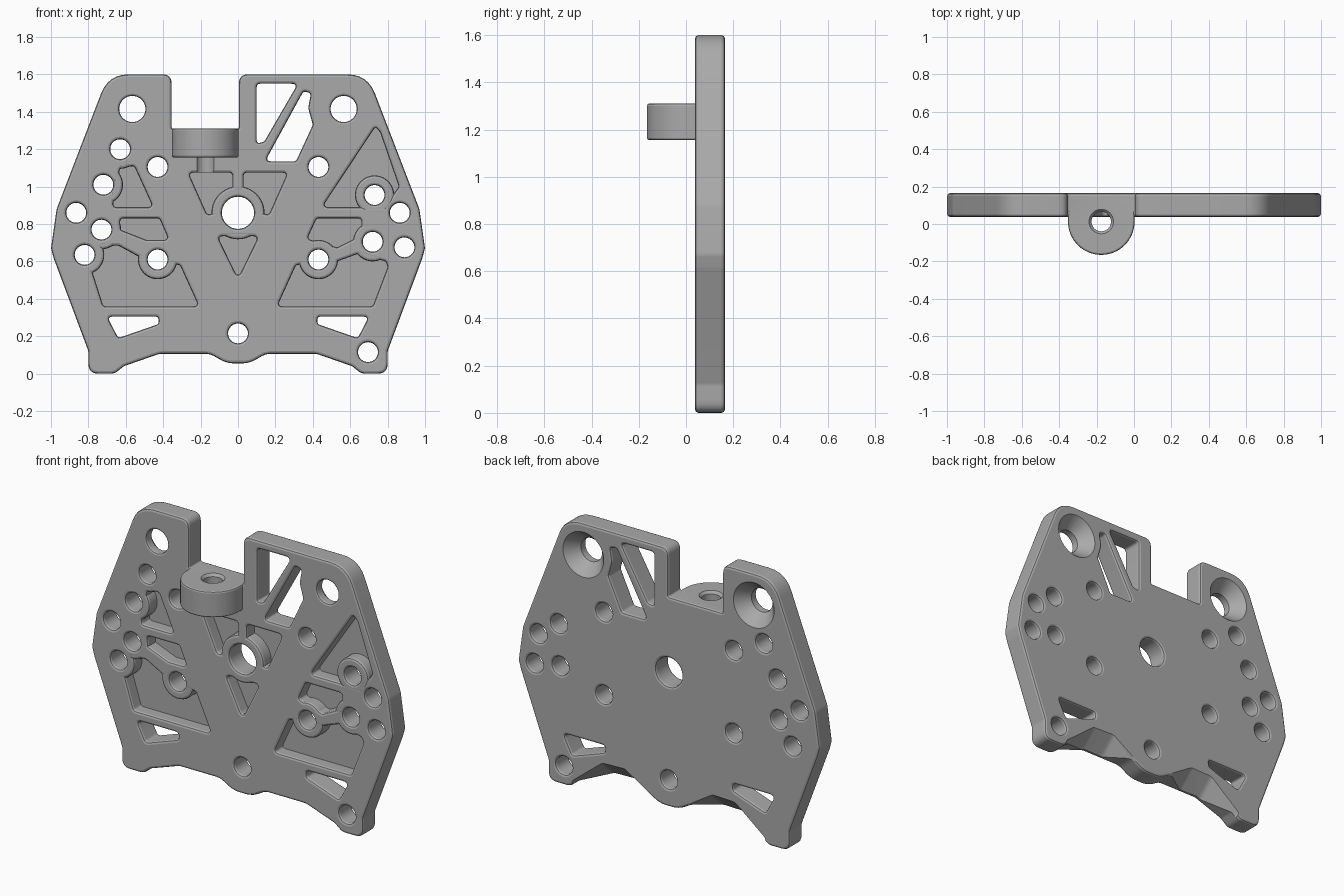
import bpy, bmesh, math
from mathutils import Vector

if "Cube" in bpy.data.objects:
    bpy.data.objects.remove(bpy.data.objects["Cube"], do_unlink=True)

FRONT, BACK = 0.038, 0.165
FILLET = 0.014
FLOOR = FRONT + 0.075

grey = bpy.data.materials.new("plain grey")
grey.use_nodes = True
colour = (0.4, 0.4, 0.4, 1)
grey.diffuse_color = colour
grey.node_tree.nodes["Principled BSDF"].inputs["Base Color"].default_value = colour


def rounded(points, radius=0.02, steps=6):
    """Outline with rounded corners; a third value overrides the radius."""
    out, n = [], len(points)
    for i, item in enumerate(points):
        p = Vector(item[:2])
        r = item[2] if len(item) > 2 else radius
        a = Vector(points[i - 1][:2]) - p
        b = Vector(points[(i + 1) % n][:2]) - p
        turn = math.pi - a.angle(b)
        t = min(r * math.tan(turn / 2), 0.45 * a.length, 0.45 * b.length)
        start, end = p + a.normalized() * t, p + b.normalized() * t
        for k in range(steps + 1):
            f = k / steps
            out.append(start.lerp(p, f).lerp(p.lerp(end, f), f))
    return out


def circle(x, z, r, steps=40):
    turns = [2 * math.pi * k / steps for k in range(steps)]
    return [Vector((x + r * math.cos(a), z + r * math.sin(a))) for a in turns]


def grow(outline, d):
    n = len(outline)
    area = sum(outline[i - 1].cross(outline[i]) for i in range(n))
    side = 1 if area > 0 else -1
    out = []
    for i, p in enumerate(outline):
        t = (outline[(i + 1) % n] - outline[i - 1]).normalized()
        out.append(p + Vector((t.y, -t.x)) * side * d)
    return out


def solid(name, outline, layers, axis="Y"):
    """Stack of outlines; each layer is (depth, growth, rise)."""
    bm = bmesh.new()
    rings = []
    for depth, growth, *rise in layers:
        lift = rise[0] if rise else 0
        ring = []
        for u, v in grow(outline, growth):
            co = (u, depth, v + lift) if axis == "Y" else (u, v, depth)
            ring.append(bm.verts.new(co))
        rings.append(ring)
    n = len(outline)
    for low, high in zip(rings, rings[1:]):
        for i in range(n):
            bm.faces.new((low[i - 1], low[i], high[i], high[i - 1]))
    bm.faces.new(rings[0])
    bm.faces.new(rings[-1])
    bmesh.ops.recalc_face_normals(bm, faces=bm.faces)
    mesh = bpy.data.meshes.new(name)
    bm.to_mesh(mesh)
    bm.free()
    mesh.materials.append(grey)
    ob = bpy.data.objects.new(name, mesh)
    bpy.context.collection.objects.link(ob)
    return ob


def edge(surface, inward, size=FILLET, sign=-1):
    """Layers of a small fillet starting at a surface."""
    return [(surface, sign * size),
            (surface + inward * size * 0.3, sign * size * 0.3),
            (surface + inward * size, 0)]


def combine(tool, operation):
    mod = plate.modifiers.new("join", "BOOLEAN")
    mod.operation, mod.solver, mod.object = operation, "EXACT", tool
    bpy.context.view_layer.objects.active = plate
    bpy.ops.object.modifier_apply(modifier=mod.name)
    bpy.data.objects.remove(tool, do_unlink=True)


def cut_through(outline):
    layers = [(FRONT - 0.05, FILLET)] + edge(FRONT, 1, sign=1)
    layers += edge(BACK, -1, sign=1)[::-1] + [(BACK + 0.05, FILLET)]
    combine(solid("through_cutter", outline, layers), "DIFFERENCE")


def cut_pocket(points):
    layers = [(FRONT - 0.05, FILLET)] + edge(FRONT, 1, sign=1) + [(FLOOR, 0)]
    combine(solid("pocket_cutter", rounded(points), layers), "DIFFERENCE")


def mirrored(points):
    return [(-p[0], *p[1:]) for p in points]


# Plate outline with the slot in its top edge
side = [(-0.06, 0.055, 0.15), (-0.15, 0.106, 0.1), (-0.42, 0.106, 0.1),
        (-0.61, 0.04, 0.05), (-0.66, 0, 0.06), (-0.8, 0, 0.09),
        (-0.8, 0.12, 0.05), (-0.985, 0.615, 0.05), (-1, 0.67, 0.05),
        (-0.97, 0.88, 0.1), (-0.693, 1.6, 0.16)]
slot = [(-0.355, 1.6, 0.05), (-0.355, 1.31, 0.01),
        (0.005, 1.31, 0.01), (0.005, 1.6, 0.05)]
plate = solid("mounting_plate", rounded(side + slot + mirrored(side)[::-1]),
              edge(FRONT, 1) + edge(BACK, -1)[::-1])

# Sloped relief under the back, either side of the middle lobe
relief = [(-0.1, -0.2), (-0.1, 0.085), (-0.29, 0.205, 0.05),
          (-0.44, 0.2, 0.05), (-0.64, 0.04), (-0.64, -0.2)]
for shape in (relief, mirrored(relief)):
    combine(solid("relief_cutter", rounded(shape),
                  [(FRONT + 0.02, 0, -0.1), (BACK, 0, 0), (BACK + 0.05, 0, 0.04)]),
            "DIFFERENCE")

# Recessed pockets in the front
centre_pocket = [(-0.265, 1.075), (-0.03, 1.075), (-0.03, 0.88), (-0.165, 0.85)]
cut_pocket(centre_pocket)
cut_pocket(mirrored(centre_pocket))
cut_pocket([(-0.11, 0.735), (0.11, 0.735), (0, 0.51)])
cut_pocket([(0.735, 1.32), (0.76, 1.29), (0.86, 1), (0.78, 0.89), (0.45, 0.89)])
cut_pocket([(0.42, 0.83), (0.66, 0.83), (0.66, 0.74), (0.53, 0.675), (0.37, 0.72)])
cut_pocket([(-0.63, 1.1), (-0.555, 1.11), (-0.455, 0.89), (-0.67, 0.89)])
cut_pocket([(-0.63, 0.83), (-0.42, 0.83), (-0.37, 0.715), (-0.49, 0.715), (-0.63, 0.77)])
cut_pocket([(-0.78, 0.55), (-0.74, 0.68), (-0.64, 0.685), (-0.53, 0.625),
            (-0.43, 0.6), (-0.31, 0.58), (-0.21, 0.36), (-0.72, 0.36)])
cut_pocket([(0.21, 0.36), (0.31, 0.58), (0.43, 0.6), (0.53, 0.6),
            (0.64, 0.64), (0.79, 0.6), (0.8, 0.57), (0.72, 0.36)])

# Raised bosses standing in the pockets
bosses = [(-0.63, 1.2), (-0.72, 1.01), (-0.73, 0.77), (-0.82, 0.635),
          (-0.43, 0.61), (0.43, 0.61), (0.73, 0.955), (0.72, 0.705)]
for x, z, r in [(x, z, 0.105) for x, z in bosses] + [(0, 0.86, 0.142)]:
    combine(solid("boss", circle(x, z, r),
                  edge(FRONT + 0.0005, 1) + [(FLOOR + 0.02, 0)]), "UNION")

# Tab with a round nose
nose = [Vector((-0.175 + 0.178 * math.cos(a), 0.013 + 0.178 * math.sin(a)))
        for a in [math.pi * (1 + k / 32) for k in range(33)]]
nose += [Vector((0.003, 0.14)), Vector((-0.353, 0.14))]
combine(solid("tab", nose, edge(1.155, 1, 0.01) + edge(1.3105, -1, 0.01)[::-1], "Z"),
        "UNION")

# Vertical bore through the tab, running on as a groove into the pocket
combine(solid("bore_cutter", circle(-0.175, 0.013, 0.052),
              [(1, 0), (1.295, 0), (1.311, 0.014), (1.35, 0.014)], "Z"), "DIFFERENCE")

# Windows
top_window = [(0.1, 1.55), (0.32, 1.55), (0.14, 1.24), (0.1, 1.23)]
slant_window = [(0.35, 1.51), (0.39, 1.5), (0.375, 1.42, 0.05),
                (0.4, 1.33), (0.31, 1.135), (0.145, 1.135)]
low_window = [(-0.7, 0.305), (-0.425, 0.305), (-0.425, 0.265), (-0.64, 0.19)]
for shape in (top_window, slant_window, low_window, mirrored(low_window)):
    cut_through(rounded(shape))

# Plain holes
holes = bosses + [(-0.43, 1.105), (0.43, 1.105), (-0.865, 0.86), (0.865, 0.86),
                  (0.89, 0.675), (0.695, 0.115), (0, 0.215)]
for x, z in holes:
    cut_through(circle(x, z, 0.053))
cut_through(circle(0, 0.86, 0.086))

# Large holes, countersunk from the back
for x in (-0.565, 0.565):
    combine(solid("countersink_cutter", circle(x, 1.415, 0.07),
                  [(FRONT - 0.05, 0.012)] + edge(FRONT, 1, 0.012, 1)
                  + [(FRONT + 0.05, 0), (BACK, 0.065), (BACK + 0.05, 0.065)]),
            "DIFFERENCE")

plate.select_set(True)
bpy.context.view_layer.objects.active = plate
bpy.ops.object.shade_smooth_by_angle(angle=math.radians(20))
